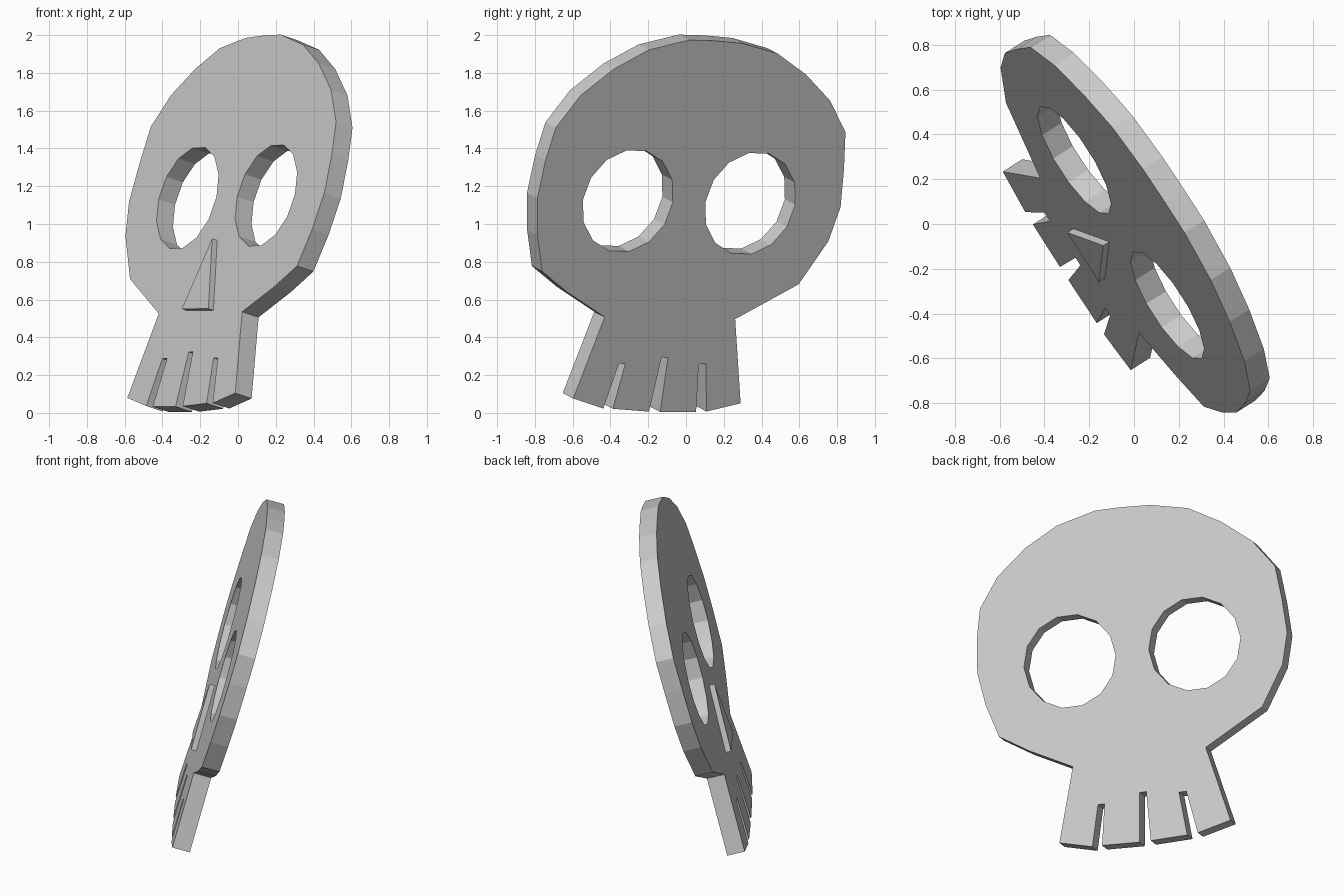
import bpy, bmesh
from math import cos, sin, tau
from mathutils import Matrix, Vector

cube = bpy.data.objects.get("Cube")
if cube:
    bpy.data.objects.remove(cube, do_unlink=True)

bone = bpy.data.materials.new("bone_grey")
bone.use_nodes = True
colour = (0.6, 0.6, 0.6, 1)
bone.diffuse_color = colour
bone.node_tree.nodes["Principled BSDF"].inputs["Base Color"].default_value = colour

# Leaning frame of the plate: across, up and outward from the face
out = Vector((-0.813, -0.516, 0.27)).normalized()
across = Vector((0.535, -0.844, 0.026))
across = (across - out * across.dot(out)).normalized()
up = out.cross(across)
frame = Matrix((across, up, out)).transposed().to_4x4()
frame.translation = (0.031, 0, 1.094)


def plate(name, loops, bottom, top):
    """Flat slab from an outline and optional hole loops."""
    curve = bpy.data.curves.new(name, "CURVE")
    curve.dimensions = "2D"
    curve.fill_mode = "BOTH"
    curve.extrude = (top - bottom) / 2
    for loop in loops:
        spline = curve.splines.new("POLY")
        spline.points.add(len(loop) - 1)
        for point, (u, v) in zip(spline.points, loop):
            point.co = (u, v, 0, 1)
        spline.use_cyclic_u = True
    obj = bpy.data.objects.new(name, curve)
    bpy.context.collection.objects.link(obj)
    obj.matrix_world = frame @ Matrix.Translation((0, 0, (top + bottom) / 2))
    bpy.ops.object.select_all(action="DESELECT")
    obj.select_set(True)
    bpy.context.view_layer.objects.active = obj
    bpy.ops.object.convert(target="MESH")
    obj = bpy.context.object
    bm = bmesh.new()
    bm.from_mesh(obj.data)
    bmesh.ops.remove_doubles(bm, verts=bm.verts, dist=0.0005)
    bmesh.ops.recalc_face_normals(bm, faces=bm.faces)
    for face in bm.faces:
        face.smooth = False
    bm.to_mesh(obj.data)
    bm.free()
    obj.data.materials.clear()
    obj.data.materials.append(bone)
    return obj


def eye_hole(u, v, radius=0.283, sides=14):
    return [(u + radius * cos(tau * i / sides), v + radius * sin(tau * i / sides))
            for i in range(sides)]


# Cranium outline, from one side of the neck over the top to the other
cranium = [
    (-.43, -.61), (-.79, -.41), (-.93, -.17), (-.97, .02), (-.95, .23),
    (-.92, .43), (-.79, .60), (-.61, .74), (-.41, .85), (-.18, .90),
    (0, .91), (.16, .91), (.40, .85), (.60, .74), (.78, .59), (.90, .41),
    (.93, .23), (.94, .02), (.90, -.18), (.83, -.38), (.65, -.49), (.39, -.62)]

# Jaw edge with three tapered gaps between the teeth
jaw = [
    (.50, -1.07),
    (.30, -1.12), (.25, -.87), (.21, -.87), (.24, -1.12),
    (.01, -1.13), (-.01, -.83), (-.05, -.83), (-.06, -1.13),
    (-.285, -1.125), (-.25, -.86), (-.295, -.86), (-.35, -1.12),
    (-.555, -1.07)]

THICK = 0.107
plate("skull_plate", [cranium + jaw, eye_hole(.37, .02), eye_hole(-.40, .025)], 0, THICK)

# Raised triangular nose
plate("nose", [[(-.014, -.217), (.103, -.605), (-.159, -.60)]], THICK - 0.01, THICK + 0.033)
